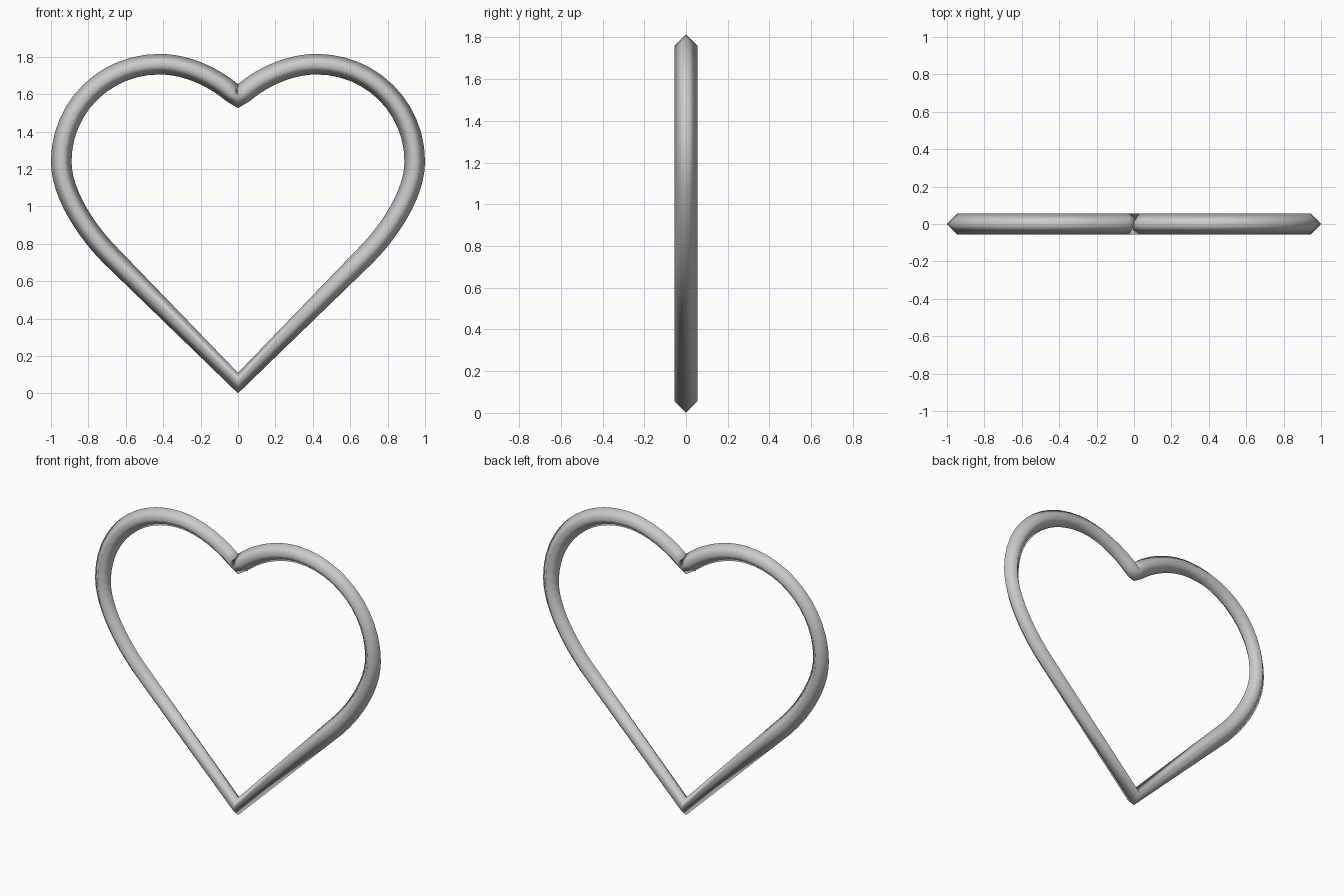
import bpy
from mathutils import Vector
from mathutils.geometry import interpolate_bezier

if "Cube" in bpy.data.objects:
    bpy.data.objects.remove(bpy.data.objects["Cube"])

RADIUS = 0.055


def P(x, z):
    return Vector((x, 0, z))


# Right half of the centre line: tip, straight side, round lobe, notch
tip, side, wide, top, notch = P(0, .055), P(.68, .735), P(.945, 1.24), P(.42, 1.76), P(0, 1.58)
arcs = [
    (side, P(.80, .855), P(.945, 1.06), wide),
    (wide, P(.945, 1.53), P(.71, 1.76), top),
    (top, P(.27, 1.76), P(.11, 1.685), notch),
]
half = [tip, side]
for arc in arcs:
    half += interpolate_bezier(*arc, 13)[1:]

# Mirror to close the loop
path = half + [P(-p.x, p.z) for p in reversed(half[1:-1])]
n = len(path)

# Sweep a four-sided diamond section round the loop (no mitre at the corners)
verts, faces = [], []
for i, p in enumerate(path):
    t = (p - path[i - 1]).normalized() + (path[(i + 1) % n] - p).normalized()
    t.normalize()
    out = Vector((t.z, 0, -t.x)) * RADIUS
    front = Vector((0, -RADIUS, 0))
    verts += [p + out, p + front, p - out, p - front]
    for j in range(4):
        a, b = i * 4 + j, i * 4 + (j + 1) % 4
        k = (i + 1) % n * 4
        c, d = k + j, k + (j + 1) % 4
        faces += [(a, c, d), (a, d, b)]

mesh = bpy.data.meshes.new("heart_ring")
mesh.from_pydata(verts, [], faces)
mesh.polygons.foreach_set("use_smooth", [True] * len(faces))
mesh.update()

grey = bpy.data.materials.new("light_grey")
grey.diffuse_color = (0.6, 0.6, 0.6, 1)
grey.use_nodes = True
grey.node_tree.nodes["Principled BSDF"].inputs["Base Color"].default_value = grey.diffuse_color
mesh.materials.append(grey)

ring = bpy.data.objects.new("heart_ring", mesh)
bpy.context.collection.objects.link(ring)
